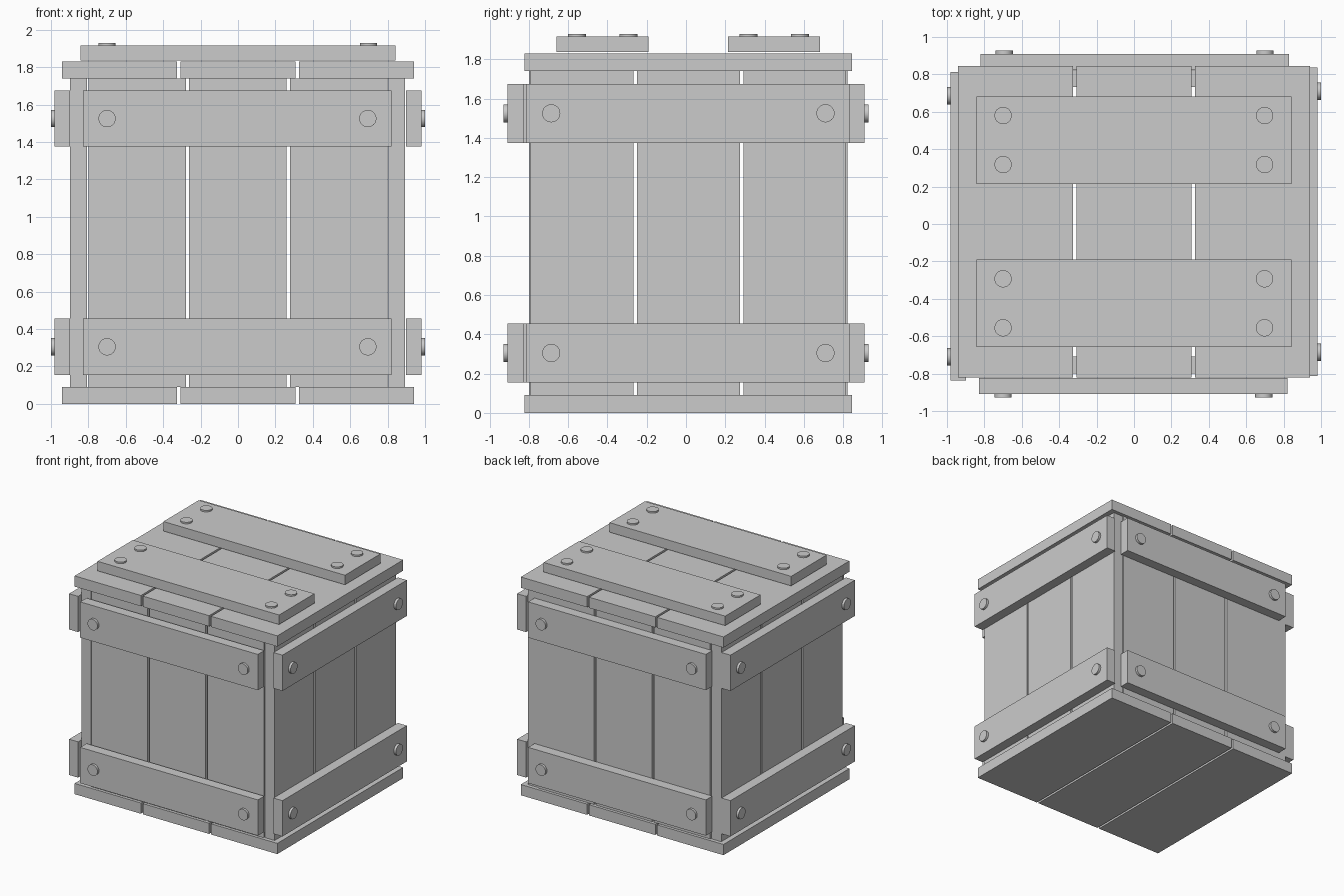
import bpy
from math import pi

if "Cube" in bpy.data.objects:
    bpy.data.objects.remove(bpy.data.objects["Cube"])

CY = 0.012       # the boxed body sits slightly off centre in y


def box(name, x, y, z):
    """Box from (min, max) ranges on each axis."""
    bpy.ops.mesh.primitive_cube_add(
        size=1, location=[sum(r) / 2 for r in (x, y, z)])
    o = bpy.context.object
    o.name = name
    o.scale = [r[1] - r[0] for r in (x, y, z)]
    bpy.ops.object.transform_apply(location=False, rotation=False, scale=True)


def bolt(name, loc, rot):
    """Short round bolt head, smooth sides with a flat cap."""
    bpy.ops.mesh.primitive_cylinder_add(
        vertices=32, radius=0.046, depth=0.04, location=loc, rotation=rot)
    bpy.context.object.name = name
    bpy.ops.object.shade_smooth_by_angle()


def thirds(lo, hi, gap=0.018):
    """Three equal plank ranges separated by gaps."""
    w = (hi - lo - 2 * gap) / 3
    return [(lo + i * (w + gap), lo + i * (w + gap) + w) for i in range(3)]


# floor and lid planks
for r in thirds(-0.94, 0.94):
    box("floor_plank", r, (-0.822, 0.846), (0, 0.09))
    box("lid_plank", r, (-0.822, 0.846), (1.74, 1.83))

# wall planks
WALL_Z = (0.09, 1.74)
for r in thirds(-0.80, 0.798):
    box("front_plank", r, (-0.798, -0.708), WALL_Z)
    box("back_plank", r, (0.732, 0.822), WALL_Z)
for r in thirds(CY - 0.803, CY + 0.803):
    box("left_plank", r and (-0.898, -0.808), r, WALL_Z)
    box("right_plank", (0.804, 0.894), r, WALL_Z)

# wall battens and their bolts, opposite sides turned by half a turn
for zc in (0.305, 1.525):
    z = (zc - 0.15, zc + 0.15)
    for s, fb, side in ((1, "front", "right"), (-1, "back", "left")):
        box(fb + "_batten", sorted((-0.828 * s, 0.82 * s)),
            sorted((-0.908 * s, -0.824 * s)), z)
        for x in (-0.70, 0.694):
            bolt(fb + "_bolt", (x * s, -0.908 * s, zc), (pi / 2, 0, 0))
        box(side + "_batten", sorted((0.898 * s, 0.981 * s)),
            sorted((-0.812 * s, 0.836 * s)), z)
        for y in (-0.686, 0.71):
            bolt(side + "_bolt", (0.98 * s, y * s, zc), (0, pi / 2, 0))

# lid battens and bolts
for yc in (CY - 0.436, CY + 0.437):
    box("lid_batten", (-0.842, 0.842), (yc - 0.234, yc + 0.234), (1.836, 1.916))
    for x in (-0.70, 0.698):
        for dy in (-0.131, 0.131):
            bolt("lid_bolt", (x, yc + dy, 1.909), (0, 0, 0))
